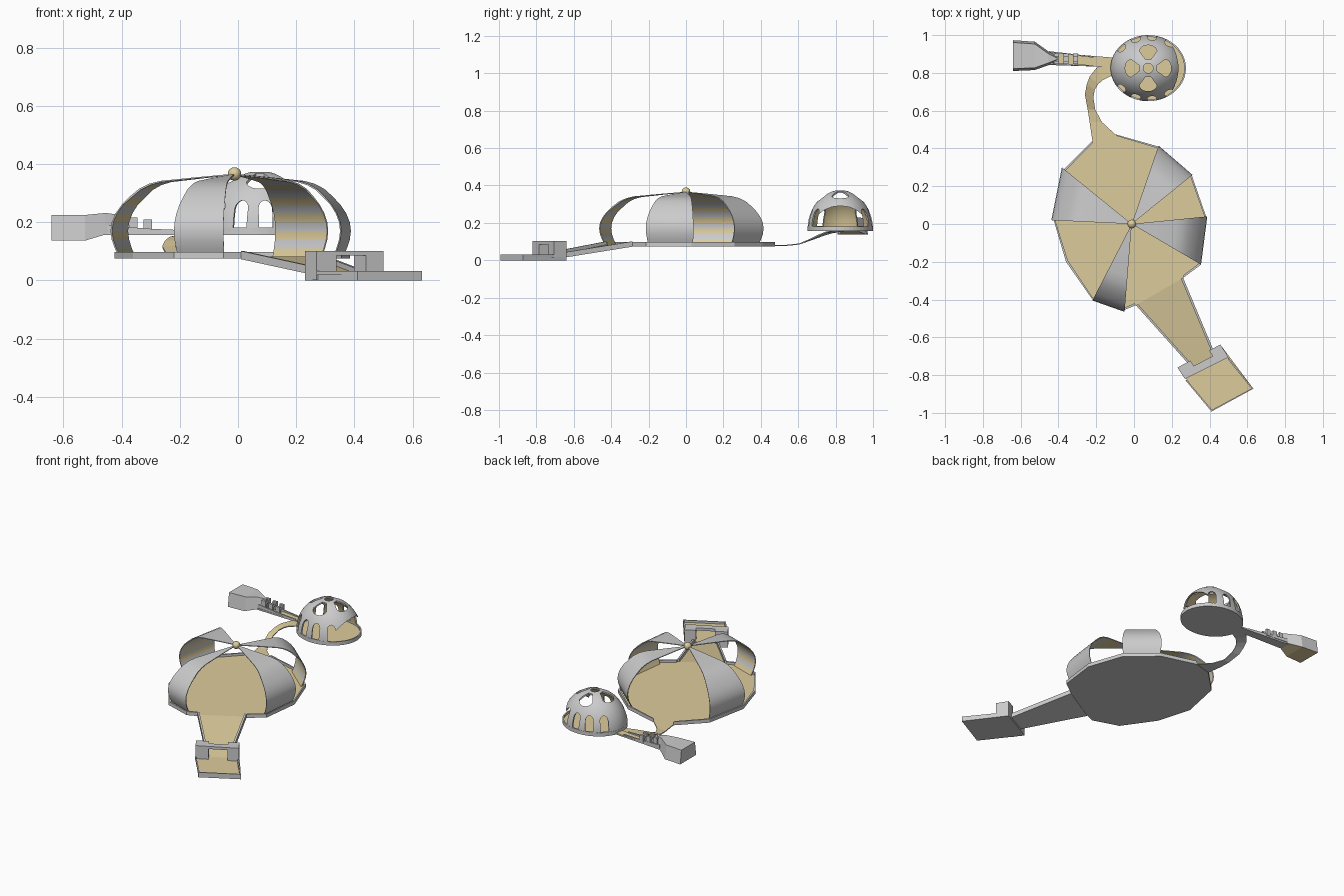
import bpy, bmesh, math
from mathutils import Vector as V

if "Cube" in bpy.data.objects:
    bpy.data.objects.remove(bpy.data.objects["Cube"])

TAN = bpy.data.materials.new("tan")
TAN.diffuse_color = (0.72, 0.60, 0.33, 1)
TAN.use_nodes = True
TAN.node_tree.nodes["Principled BSDF"].inputs["Base Color"].default_value = TAN.diffuse_color


def finish(name, bm, smooth=False):
    bmesh.ops.recalc_face_normals(bm, faces=bm.faces)
    me = bpy.data.meshes.new(name)
    bm.to_mesh(me)
    bm.free()
    me.materials.append(None)
    me.materials.append(TAN)
    ob = bpy.data.objects.new(name, me)
    bpy.context.collection.objects.link(ob)
    if smooth:
        shade(ob)
    return ob


def shade(ob):
    bpy.ops.object.select_all(action='DESELECT')
    ob.select_set(True)
    bpy.context.view_layer.objects.active = ob
    bpy.ops.object.shade_smooth_by_angle(angle=math.radians(35))


def loft(name, rings, first=0, last=0, bottom=0):
    """Skin matching rings and cap both ends."""
    bm = bmesh.new()
    vs = [[bm.verts.new(p) for p in r] for r in rings]
    n = len(vs[0])
    bm.faces.new(vs[0]).material_index = first
    bm.faces.new(vs[-1]).material_index = last
    for a, b in zip(vs, vs[1:]):
        for i in range(n):
            j = (i + 1) % n
            f = bm.faces.new((a[i], a[j], b[j], b[i]))
            f.material_index = bottom if i == 0 else 0
    return finish(name, bm)


def prism(name, pts, vec, tan=0):
    return loft(name, [pts, [V(p) + V(vec) for p in pts]], first=tan)


def rim(name, pts, h, t, closed=False):
    """Thin upright wall just inside an outline."""
    pts = [V(p) for p in pts]
    c = sum(pts, V()) / len(pts)
    up = V((0, 0, h))
    bm = bmesh.new()
    rows = []
    for p in pts:
        q = c - p
        q.z = 0
        q = p + q.normalized() * t
        rows.append([bm.verts.new(k) for k in (p, p + up, q + up, q)])
    pairs = list(zip(rows, rows[1:]))
    if closed:
        pairs.append((rows[-1], rows[0]))
    else:
        bm.faces.new(rows[0])
        bm.faces.new(rows[-1])
    for a, b in pairs:
        for i in range(4):
            j = (i + 1) % 4
            bm.faces.new((a[i], a[j], b[j], b[i]))
    return finish(name, bm)


def at(z, pts):
    return [(x, y, z) for x, y in pts]


# main platform with low rim, open at the ramp and the neck
outline = at(.083, [(.26, -.285), (.355, -.215), (.385, .03), (.305, .26), (.13, .41),
                    (-.1, .475), (-.22, .44), (-.37, .29), (-.425, .02), (-.36, -.2),
                    (-.22, -.4), (-.05, -.455), (.01, -.43)])
prism("platform", outline, (0, 0, -.008), 1)
rim("platform_rim_east", outline[:6], .015, .012)
rim("platform_rim_west", outline[6:], .015, .012)

# four curved canopy petals meeting at the apex
apex = V((-.012, 0, 0))
profile = [(.93, .08), (.965, .11), (.99, .14), (1, .17), (.99, .2), (.96, .23), (.91, .26),
           (.84, .29), (.77, .315), (.69, .332), (.6, .342), (.3, .355), (.02, .366)]
for k, (a, b) in enumerate([((.13, .415), (.31, .26)), ((.388, .04), (.355, -.215)),
                            ((-.05, -.465), (-.22, -.405)), ((-.438, .02), (-.382, .30))]):
    bm = bmesh.new()
    rows = []
    for f, z in profile:
        g, zi = max(f - .012, .008), z - .004 * (f < .9)
        rows.append([bm.verts.new(apex + V((e[0] + .012, e[1], 0)) * s + V((0, 0, h)))
                     for e, s, h in ((a, f, z), (b, f, z), (b, g, zi), (a, g, zi))])
    for i, (r, s) in enumerate(zip(rows, rows[1:])):
        for j in range(4):
            m = (j + 1) % 4
            fc = bm.faces.new((r[j], r[m], s[m], s[j]))
            fc.material_index = 1 if j == 2 and i % 2 == 0 else 0
    bm.faces.new(rows[0])
    bm.faces.new(rows[-1])
    finish(f"canopy_petal_{k + 1}", bm, True)

bm = bmesh.new()
bmesh.ops.create_uvsphere(bm, u_segments=20, v_segments=12, radius=.023)
for v in bm.verts:
    v.co += V((-.012, 0, .366))
for f in bm.faces:
    f.material_index = 1
finish("apex_ball", bm, True)

# entry ramp, landing and gate
ramp = [(.01, -.43, .083), (.26, -.285, .083), (.43, -.69, .018), (.31, -.765, .018)]
prism("ramp", ramp, (0, 0, -.01), 1)
for nm, i, j, d in (("west", 0, 3, (.011, .005, 0)), ("east", 1, 2, (-.011, -.005, 0))):
    p, q, d = V(ramp[i]), V(ramp[j]), V(d)
    prism("ramp_rim_" + nm, [p, q, q + d, p + d], (0, 0, .018))
land = at(.018, [(.5, -.707), (.632, -.872), (.41, -.993), (.27, -.825)])
prism("landing", at(.018, [(.457, -.638), (.632, -.872), (.41, -.993), (.23, -.76)]),
      (0, 0, -.018), 1)
rim("landing_rim", land, .014, .01)
g = [V((.23, -.76, 0)), V((.457, -.638, 0)), V((.5, -.705, 0)), V((.27, -.82, 0))]


def gate(name, u0, u1, v0, v1, z0, z1):
    def pt(u, v):
        return g[0].lerp(g[1], u).lerp(g[3].lerp(g[2], u), v) + V((0, 0, z0))
    prism(name, [pt(u0, v0), pt(u1, v0), pt(u1, v1), pt(u0, v1)], (0, 0, z1 - z0))


gate("gate_post_west", 0, .3, 0, 1, .002, .102)
gate("gate_post_east", .74, 1, 0, 1, .002, .102)
gate("gate_lintel", .3, .74, .45, 1, .085, .102)

# curved neck rising to the rear dome
edges = [(-.22, .44, -.1, .475, .083), (-.235, .54, -.17, .54, .083), (-.245, .605, -.205, .605, .09),
         (-.26, .685, -.215, .67, .118), (-.25, .74, -.208, .71, .138), (-.235, .78, -.19, .74, .15),
         (-.2, .825, -.165, .762, .158), (-.16, .85, -.12, .785, .162), (-.08, .86, -.06, .8, .162)]
bm = bmesh.new()
rows = [[bm.verts.new(p) for p in ((a, b, z), (c, d, z), (c, d, z - .006), (a, b, z - .006))]
        for a, b, c, d, z in edges]
for r, s in zip(rows, rows[1:]):
    for j in range(4):
        m = (j + 1) % 4
        bm.faces.new((r[j], r[m], s[m], s[j])).material_index = int(j == 0)
bm.faces.new(rows[0])
bm.faces.new(rows[-1])
finish("neck", bm)

# rear dome floor and pierced shell
C = V((.075, .825, 0))
RX, RY = .2, .175
ring = [(C.x + RX * math.cos(i * math.tau / 48), C.y + RY * math.sin(i * math.tau / 48), .166)
        for i in range(48)]
prism("dome_floor", ring, (0, 0, -.01), 1)
rim("dome_floor_rim", ring, .014, .008, True)
bm = bmesh.new()
bmesh.ops.create_uvsphere(bm, u_segments=48, v_segments=24, radius=1)
bmesh.ops.bisect_plane(bm, geom=bm.verts[:] + bm.edges[:] + bm.faces[:], plane_co=(0, 0, 0),
                       plane_no=(0, 0, 1), clear_inner=True)
for v in bm.verts:
    v.co = C + V((v.co.x * RX, v.co.y * RY, .165 + .21 * v.co.z))
dome = finish("rear_dome", bm)
sol = dome.modifiers.new("shell", 'SOLIDIFY')
sol.thickness, sol.offset, sol.material_offset = .009, -1, 1
cutters = []
arc = [math.pi * i / 10 for i in range(11)]
for a in (50, 83, 113, 143):            # arched side slots
    for s in (1, -1):
        r = V((math.cos(math.radians(a)), s * math.sin(math.radians(a)), 0))
        t = V((-r.y, r.x, 0))
        prof = [(-.024, .182), (.024, .182)] + [(.024 * math.cos(k), .245 + .03 * math.sin(k)) for k in arc]
        cutters.append(prism("cutter", [C + r * .07 + t * x + V((0, 0, z)) for x, z in prof], r * .2))
for k in range(4):                      # fan-shaped crown holes
    r = V((round(math.cos(k * math.pi / 2)), round(math.sin(k * math.pi / 2)), 0))
    t = V((-r.y, r.x, 0))
    prof = [(-.014, .046), (.014, .046)] + [(.046 * math.cos(b), .09 + .032 * math.sin(b)) for b in arc]
    cutters.append(prism("cutter", [C + t * x + r * y + V((0, 0, .25)) for x, y in prof], (0, 0, .2)))
cutters.append(prism("cutter", [C + V((.026 * math.cos(i * math.tau / 20), .026 * math.sin(i * math.tau / 20), .3))
                                for i in range(20)], (0, 0, .2)))
cutters.append(prism("cutter", [(C.x + .1, C.y + .145 * math.cos(k), .176 + .115 * math.sin(k))
                                for k in arc], (.3, 0, 0)))  # wide east opening
for c in cutters:
    c.hide_render = True
    m = dome.modifiers.new("cut", 'BOOLEAN')
    m.operation, m.solver, m.object = 'DIFFERENCE', 'EXACT', c
bpy.context.view_layer.update()
me = bpy.data.meshes.new_from_object(dome.evaluated_get(bpy.context.evaluated_depsgraph_get()))
dome.modifiers.clear()
dome.data = me
for c in cutters:
    bpy.data.objects.remove(c)
shade(dome)

# side arm with stepped posts and the flared end hood
prism("arm", at(.166, [(-.46, .91), (-.46, .842), (-.1, .83), (-.1, .88)]), (0, 0, -.01), 1)
for nm, y0, y1 in (("front", .845, .832), ("back", .908, .875)):
    prism("arm_rail_" + nm, [(-.45, y0, .166), (-.17, y1, .166), (-.17, y1, .172),
                             (-.31, (y0 + y1) / 2, .178), (-.45, y0, .19)], (0, .007, 0))
for i, x in enumerate((-.41, -.36, -.31)):
    for y in (.848, .888):
        prism(f"arm_post_{i}", at(.166, [(x - .014, y), (x + .014, y), (x + .014, y + .014),
                                         (x - .014, y + .014)]), (0, 0, .056 - i * .006))
    prism(f"arm_step_{i}", at(.2 - i * .006, [(x - .014, .848), (x + .014, .848), (x + .014, .902),
                                              (x - .014, .902)]), (0, 0, .012))
hood = [(-.64, .81, .973, .137, .225), (-.525, .815, .965, .137, .225),
        (-.455, .84, .915, .158, .232), (-.405, .86, .89, .166, .225)]
loft("end_hood", [[(x, a, lo), (x, b, lo), (x, b - .012, hi), (x, a + .012, hi)]
                  for x, a, b, lo, hi in hood], bottom=1)
